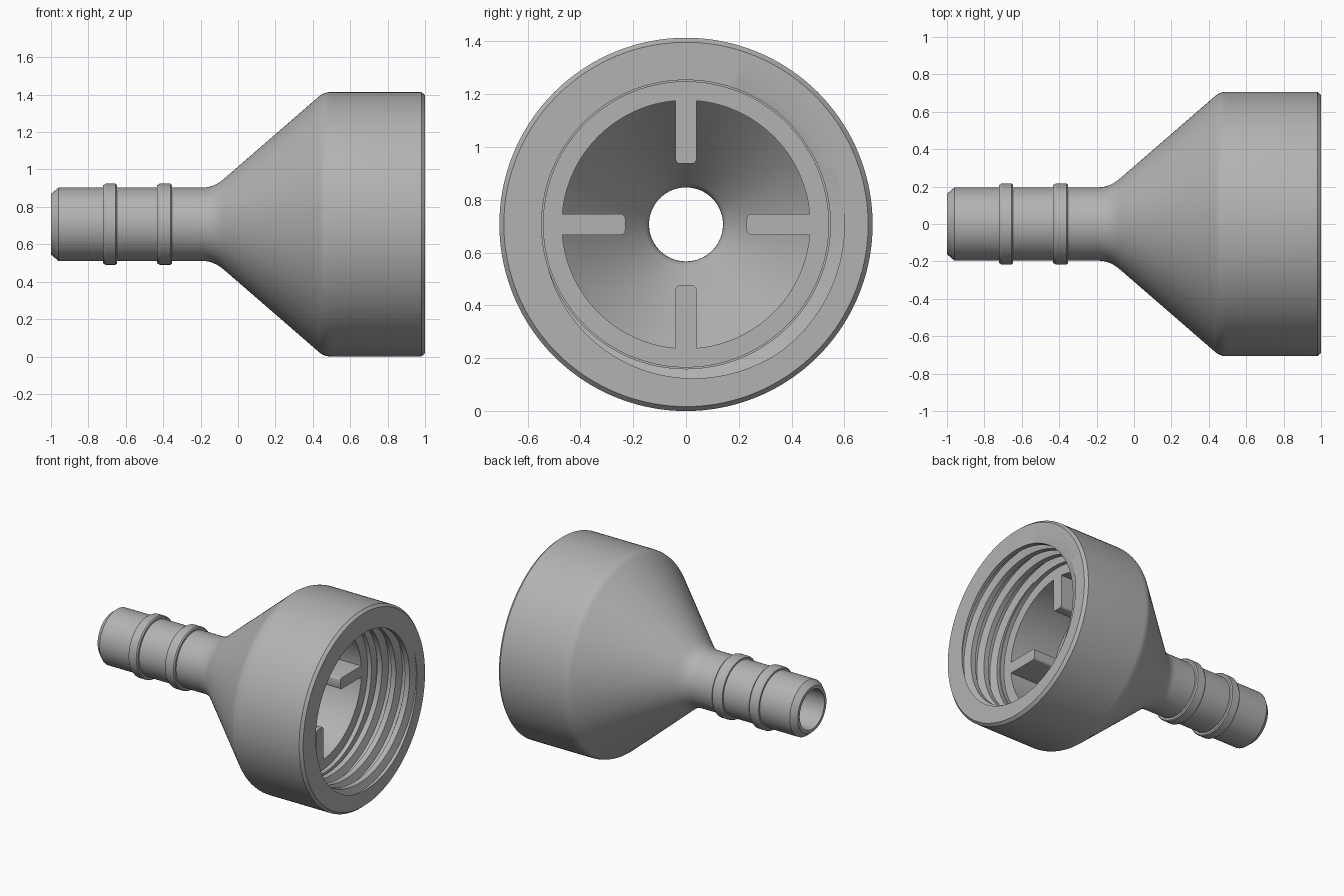
import bpy, bmesh, math
from math import pi, cos, sin

if "Cube" in bpy.data.objects:
    bpy.data.objects.remove(bpy.data.objects["Cube"], do_unlink=True)

SEG = 144
R = 0.707              # outer radius, also the height of the axis
PITCH = 0.11
SHELF, THREAD_END = 0.65, 0.68

grey = bpy.data.materials.new("plain grey")
grey.use_nodes = True
colour = (0.45, 0.45, 0.45, 1)
grey.diffuse_color = colour
grey.node_tree.nodes["Principled BSDF"].inputs["Base Color"].default_value = colour


def finish(bm, name):
    bmesh.ops.remove_doubles(bm, verts=bm.verts, dist=0.0002)
    bmesh.ops.dissolve_degenerate(bm, edges=bm.edges, dist=0.0001)
    bmesh.ops.recalc_face_normals(bm, faces=bm.faces)
    mesh = bpy.data.meshes.new(name)
    bm.to_mesh(mesh)
    bm.free()
    mesh.materials.append(grey)
    obj = bpy.data.objects.new(name, mesh)
    bpy.context.collection.objects.link(obj)
    obj.location.z = R
    bpy.ops.object.select_all(action='DESELECT')
    obj.select_set(True)
    bpy.context.view_layer.objects.active = obj
    bpy.ops.object.shade_smooth_by_angle(angle=math.radians(28))
    return obj


# Internal thread: radius over one pitch, as (phase, radius)
THREAD = [(0, .6), (.06, .6), (.2, .547), (.55, .547), (.85, .6), (1, .6)]


def thread_radius(x, turn):
    u = ((1 - x) / PITCH + turn) % 1
    for (a, ra), (b, rb) in zip(THREAD, THREAD[1:]):
        if a <= u <= b:
            return ra + (rb - ra) * (u - a) / (b - a)


def thread_row(phase):
    """Helical row of points, clamped to the threaded length."""
    def row(turn):
        x = min(1, max(THREAD_END, 1 + PITCH * (turn - phase)))
        return x, thread_radius(x, turn)
    return row


def plain(x, r):
    return lambda turn: (x, r)


def barb(x0, x1):
    return [(x0, .196), (x0, .208), (x0 + .015, .217),
            (x1 - .008, .217), (x1, .21), (x1, .196)]


def arc(start, corner, end, steps=6):
    """Soft corner between two straight parts of a profile."""
    pts = []
    for i in range(steps + 1):
        t = i / steps
        pts.append(tuple((1 - t) ** 2 * a + 2 * t * (1 - t) * b + t * t * c
                         for a, b, c in zip(start, corner, end)))
    return pts


# Outside of the hose tail, cone and socket
outer = [(-1, .14), (-1, .162), (-.96, .196)]
outer += barb(-.722, -.647) + barb(-.433, -.353)
outer += arc((-.19, .196), (-.13, .196), (-.075, .243))
outer += arc((.435, .685), (.46, R), (.5, R))
outer += [(.98, R), (1, .69)]

# Inside from the shelf back through the cone and bore
inner = [(THREAD_END, .54), (SHELF, .54), (SHELF, .47), (.3, .47)]
inner += arc((-.06, .157), (-.08, .14), (-.11, .14), 4) + [(-1, .14)]

rows = [plain(*p) for p in outer]
turns = math.ceil((1 - THREAD_END) / PITCH) + 2
for k in range(turns):
    rows += [thread_row(k + u) for u, _ in THREAD[:-1]]
rows.append(thread_row(turns))
rows += [plain(*p) for p in inner]

bm = bmesh.new()
grid = []
for row in rows:
    line = []
    for i in range(SEG + 1):
        x, r = row(i / SEG)
        a = 2 * pi * i / SEG
        line.append(bm.verts.new((x, r * cos(a), r * sin(a))))
    grid.append(line)
for low, high in zip(grid, grid[1:]):
    for i in range(SEG):
        quad = (low[i], low[i + 1], high[i + 1], high[i])
        corners = []
        for v in quad:      # skip corners that coincide
            if all((v.co - c.co).length > 1e-5 for c in corners):
                corners.append(v)
        if len(corners) > 2:
            bm.faces.new(corners)
finish(bm, "hose_adapter_body")

# Four ribs standing on the inner cone, flush with the shelf
HALF = .04
rib_profile = [(SHELF, .23), (SHELF, .472), (.28, .472), (0, .23)]
for n, name in enumerate(["left", "top", "right", "bottom"]):
    bm = bmesh.new()
    base = bm.faces.new([bm.verts.new((x, r, -HALF)) for x, r in rib_profile])
    out = bmesh.ops.extrude_face_region(bm, geom=[base])
    moved = [g for g in out["geom"] if isinstance(g, bmesh.types.BMVert)]
    bmesh.ops.translate(bm, verts=moved, vec=(0, 0, 2 * HALF))
    tips = [e for e in bm.edges if all(v.co.y < .24 for v in e.verts)
            and abs(e.verts[0].co.z - e.verts[1].co.z) < .001]
    bmesh.ops.bevel(bm, geom=tips, offset=.018, segments=3, profile=.5,
                    affect='EDGES')
    rib = finish(bm, "inner_rib_" + name)
    rib.rotation_euler.x = n * pi / 2
